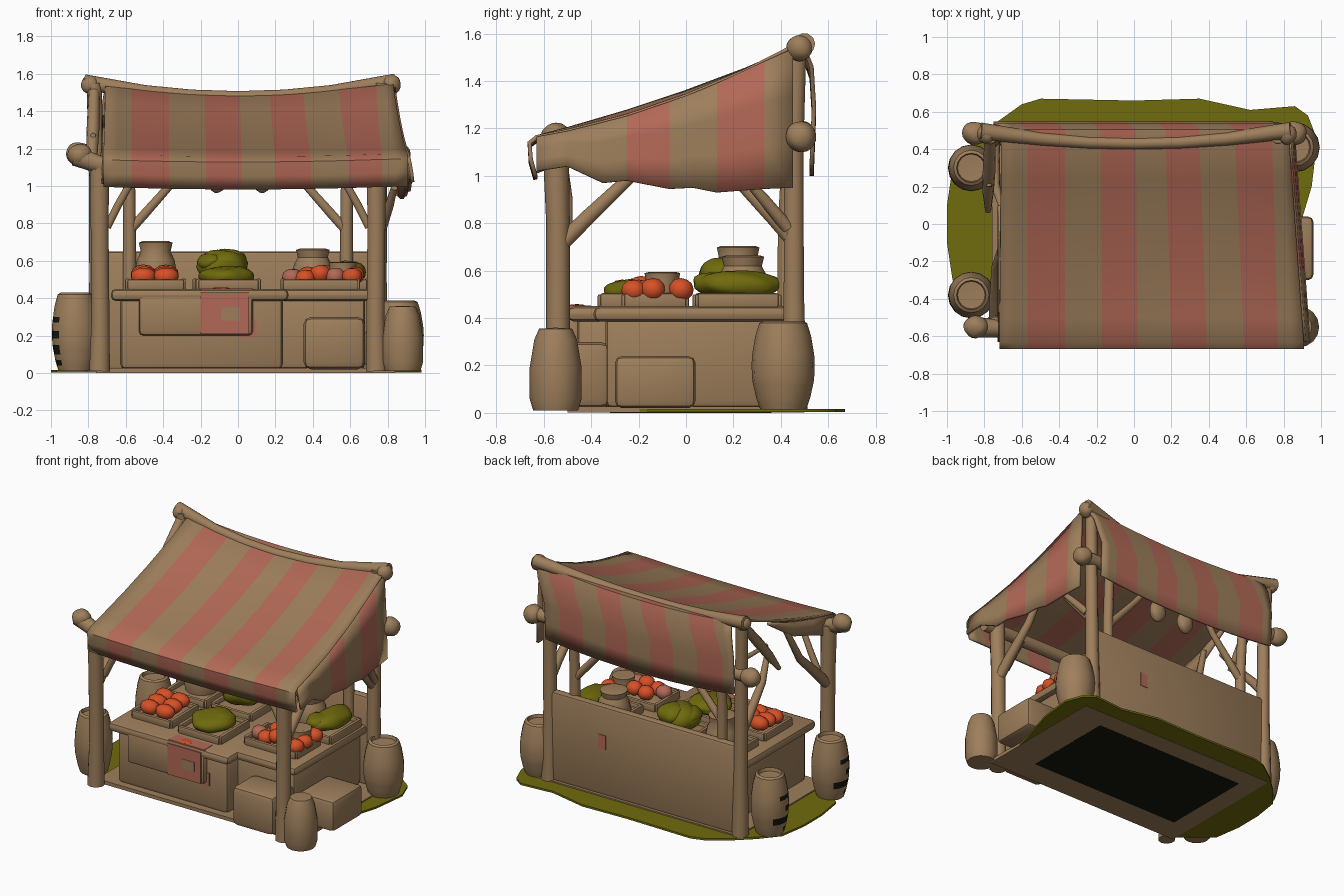
import bpy, bmesh, math, random
from mathutils import Vector

if "Cube" in bpy.data.objects:
    bpy.data.objects.remove(bpy.data.objects["Cube"])

random.seed(4)

def mat(name, r, g, b):
    m = bpy.data.materials.new(name)
    m.diffuse_color = (r, g, b, 1)
    m.use_nodes = True
    m.node_tree.nodes["Principled BSDF"].inputs["Base Color"].default_value = m.diffuse_color
    return m

WOOD = mat("tan_wood", 0.34, 0.21, 0.105)
PINK = mat("faded_pink", 0.45, 0.14, 0.095)
GREEN = mat("olive_green", 0.16, 0.145, 0.004)
RED = mat("orange_red", 0.68, 0.08, 0.02)
DARK = mat("dark_underside", 0.008, 0.008, 0.004)

def finish(ob, *mats, angle=40):
    for m in mats:
        ob.data.materials.append(m)
    bpy.ops.object.select_all(action='DESELECT')
    ob.select_set(True)
    bpy.context.view_layer.objects.active = ob
    bpy.ops.object.shade_smooth_by_angle(angle=math.radians(angle))
    return ob

def from_bm(name, bm, *mats, angle=40):
    bmesh.ops.recalc_face_normals(bm, faces=bm.faces)
    me = bpy.data.meshes.new(name)
    bm.to_mesh(me)
    bm.free()
    ob = bpy.data.objects.new(name, me)
    bpy.context.collection.objects.link(ob)
    return finish(ob, *mats, angle=angle)

def box(name, x0, x1, y0, y1, z0, z1, m=WOOD, bevel=0.02):
    bm = bmesh.new()
    bmesh.ops.create_cube(bm, size=1)
    for v in bm.verts:
        v.co = ((x0 + x1) / 2 + v.co.x * (x1 - x0), (y0 + y1) / 2 + v.co.y * (y1 - y0),
                (z0 + z1) / 2 + v.co.z * (z1 - z0))
    if bevel:
        bmesh.ops.bevel(bm, geom=bm.edges[:], offset=bevel, segments=2, affect='EDGES', profile=0.5)
    return from_bm(name, bm, m)

def limb(name, pts, radii, m=WOOD):
    """Tapered round branch along a path."""
    cu = bpy.data.curves.new(name, 'CURVE')
    cu.dimensions, cu.bevel_depth, cu.bevel_resolution, cu.use_fill_caps = '3D', 1, 3, True
    sp = cu.splines.new('POLY')
    sp.points.add(len(pts) - 1)
    for p, co, r in zip(sp.points, pts, radii):
        p.co, p.radius = (*co, 1), r
    ob = bpy.data.objects.new(name, cu)
    bpy.context.collection.objects.link(ob)
    bpy.ops.object.select_all(action='DESELECT')
    ob.select_set(True)
    bpy.context.view_layer.objects.active = ob
    bpy.ops.object.convert(target='MESH')
    return finish(bpy.context.object, m)

def lump(name, c, s, m, sub=3, rough=0.05):
    bm = bmesh.new()
    bmesh.ops.create_icosphere(bm, subdivisions=sub, radius=1)
    k = random.uniform(0, 6)
    for v in bm.verts:
        d = 1 + rough * math.sin(4 * v.co.x + k) * math.cos(3 * v.co.y + 2 * v.co.z + k)
        v.co = [c[i] + v.co[i] * s[i] * d for i in range(3)]
    return from_bm(name, bm, m)

def lathe(name, c, profile, mats=(WOOD,), sides=16, scuffed=False):
    bm = bmesh.new()
    vs = [bm.verts.new((c[0] + r, c[1], c[2] + z)) for r, z in profile]
    es = [bm.edges.new(p) for p in zip(vs, vs[1:])]
    bmesh.ops.spin(bm, geom=vs + es, cent=c, axis=(0, 0, 1), angle=2 * math.pi, steps=sides)
    bmesh.ops.remove_doubles(bm, verts=bm.verts[:], dist=0.0005)
    if scuffed:  # dark marks in bands on the outer side
        for f in bm.faces:
            o = f.calc_center_median()
            a = math.degrees(math.atan2(o.y - c[1], o.x - c[0])) % 360
            if any(l < o.z < h and s < a < 218 for l, h, s in ((.04, .07, 170), (.1, .15, 145), (.19, .23, 175), (.27, .3, 150))):
                f.material_index = 1
    return from_bm(name, bm, *mats)

def sheet(name, rows, pink, thick=0.018):
    """Cloth from rows of points; pink(column) picks the stripes."""
    bm = bmesh.new()
    g = [[bm.verts.new(p) for p in r] for r in rows]
    for a, b in zip(g, g[1:]):
        for i in range(len(a) - 1):
            bm.faces.new((a[i], a[i + 1], b[i + 1], b[i])).material_index = int(pink(i))
    ob = from_bm(name, bm, WOOD, PINK, angle=50)
    so = ob.modifiers.new("thickness", 'SOLIDIFY')
    so.thickness, so.offset = thick, 0
    return ob

# Ground patch
outline = [(-.97, -.3), (-1, -.1), (-1, .1), (-.97, .3), (-.86, .43), (-.74, .54), (-.6, .64), (-.5, .67), (0, .66),
           (.35, .67), (.62, .61), (.86, .63), (.93, .58), (.98, .45), (.95, .2), (.86, -.1), (.78, -.48), (-.75, -.48)]
bm = bmesh.new()
f = bm.faces.new([bm.verts.new((x, y, 0.003)) for x, y in outline])
top = bmesh.ops.extrude_face_region(bm, geom=[f])
bmesh.ops.translate(bm, vec=(0, 0, 0.014), verts=[v for v in top['geom'] if isinstance(v, bmesh.types.BMVert)])
from_bm("grass_patch", bm, GREEN)
box("floor_slab", -.76, .84, -.5, .5, 0.001, 0.026, bevel=0)
box("floor_underside", -.62, .6, -.32, .36, 0, 0.004, DARK, 0)

# Counter, stepped back on its right side
box("counter_body_left", -.63, .24, -.46, .42, .02, .41, bevel=.03)
box("counter_body_right", .2, .68, -.34, .42, .02, .41, bevel=.03)
box("counter_top_left", -.68, .27, -.5, .44, .385, .45, bevel=.028)
box("counter_top_right", .2, .72, -.39, .44, .385, .45, bevel=.028)
box("back_wall", -.73, .73, .42, .485, .02, .65, bevel=.02)
box("wall_spot", .29, .35, .482, .489, .35, .45, PINK, 0)
box("front_panel", -.53, .08, -.5, -.44, .2, .42, bevel=.025)
box("cloth_patch_front", -.2, .06, -.506, -.498, .21, .43, PINK, 0)
box("cloth_patch_bare", -.09, .01, -.509, -.502, .28, .35, WOOD, 0)
box("cloth_patch_top", -.2, .08, -.495, -.4, .445, .453, PINK, 0)
box("cloth_patch_low", .02, .1, -.467, -.459, .19, .28, PINK, 0)
lump("cloth_spot", (-.09, -.46, .453), (.045, .035, .006), RED, 2)

# Posts, inner posts and forked braces
for s, side in ((-1, "left"), (1, "right")):
    limb("front_post_" + side, [(s * .74, -.54, .01), (s * .735, -.54, .3), (s * .74, -.54, .8), (s * .74, -.55, 1.13)],
         [.058, .05, .05, .055])
    limb("back_post_" + side, [(s * .75, .46, .01), (s * .75, .455, .5), (s * .755, .455, 1.1), (s * .77, .47, 1.55)],
         [.055, .045, .042, .04])
    limb("inner_post_" + side, [(s * .58, .42, .45), (s * .58, .42, .8), (s * .585, .44, 1.18)], [.036, .034, .032])
    limb("inner_brace_" + side, [(s * .58, .42, .76), (s * .5, .42, .85), (s * .34, .42, 1.03), (s * .25, .43, 1.15)],
         [.026, .026, .022, .02])
    limb("outer_brace_" + side, [(s * .7, -.5, .78), (s * .64, -.5, .9), (s * .55, -.52, 1.06)], [.022, .022, .02])
    limb("front_brace_" + side, [(s * .74, -.52, .72), (s * .74, -.42, .82), (s * .735, -.23, 1.0), (s * .7, -.1, 1.27)],
         [.036, .034, .027, .02])
    limb("back_brace_" + side, [(s * .75, .45, .73), (s * .75, .37, .82), (s * .74, .2, 1.0), (s * .7, .08, 1.16)],
         [.034, .032, .025, .018])
limb("side_strut_left", [(-.77, .45, 1.5), (-.775, .28, 1.31), (-.78, .17, 1.18), (-.78, .07, 1.06)], [.03, .034, .03, .016])
limb("side_twig_left", [(-.76, .46, 1.26), (-.775, .2, 1.27)], [.016, .014])
limb("side_branch_right", [(.77, .43, .78), (.81, .33, .9), (.835, .25, .99)], [.028, .024, .018])

# Beams with knobbed ends
xs = [-.82, -.5, -.25, 0, .25, .5, .84]
limb("ridge_beam", [(x, .43 + .07 * x * x / .7, 1.477 + .08 * x * x / .7) for x in xs],
     [.045, .036, .033, .032, .033, .036, .045])
limb("back_beam", [(x, .48, 1.17) for x in xs], [.045] * 7)
limb("front_beam", [(-.87, -.55, 1.16)] + [(x, -.56, 1.1) for x in (-.7, 0, .84)], [.055, .048, .045, .045])
for n, c, r in (("ridge_knob_left", (-.79, .48, 1.54), (.05, .05, .05)), ("ridge_knob_right", (.82, .48, 1.54), (.05, .055, .055)),
                ("back_knob_left", (-.85, .485, 1.17), (.07, .062, .065)), ("back_knob_right", (.86, .485, 1.165), (.065, .065, .065)),
                ("front_knob_left", (-.845, -.55, 1.165), (.065, .06, .06))):
    lump(n, c, r, WOOD)

# Striped awning: valance, slope and back drape
bottom = [-.72, -.57, -.37, -.17, .02, .2, .39, .59, .77, .91]
upper = [-.71, -.57, -.37, -.18, .01, .17, .35, .54, .74, .83]
rear = [-.75, -.67, -.47, -.28, -.1, .08, .25, .43, .61, .73]
prof = [(-.635, 1.0), (-.655, 1.07), (-.66, 1.14), (-.63, 1.165), (-.5, 1.195), (-.25, 1.265), (0, 1.35),
        (.25, 1.45), (.43, 1.535), (.5, 1.54), (.53, 1.46), (.54, 1.3), (.535, 1.17), (.53, 1.05)]
rows = []
for y, z in prof:
    t = min(1, max(0, (y + .66) / 1.1))
    edge = [b + (u - b) * t for b, u in zip(bottom, upper)]
    if y > .51:  # the back drape narrows as it falls
        k = min(1, (1.54 - z) / .2)
        edge = [u + (r - u) * k for u, r in zip(upper, rear)]
    cols = [edge[0]]
    for a, b in zip(edge, edge[1:]):
        cols += [(a + b) / 2, b]
    rows.append([(x, y, z - (.015 + .035 * t) * max(0, 1 - (x / .8) ** 2) - .08 * x * t * (1 - t) * .8) for x in cols])
sheet("awning_cloth", rows, lambda i: (i // 2) % 2)

def roof_z(y):
    for (y0, z0), (y1, z1) in zip(prof[3:9], prof[4:10]):
        if y <= y1:
            t = (y + .66) / 1.1
            return z0 + (z1 - z0) * max(0, y - y0) / (y1 - y0) - .055 * max(0, t * (1 - t))
    return 1.54

# Side drapes: deep on the right, short on the left
ys = [-.63, -.5, -.35, -.25, -.07, .03, .13, .33, .45]
low = [1.02, 1.04, .97, .98, .945, .95, .93, .945, .95]
hem = [.91 - .08 * (y + .63) / 1.08 for y in ys]
rows = [[(h + .035 * k * (1 - k * .3), y, roof_z(y) * (1 - k) + l * k) for y, l, h in zip(ys, low, hem)]
        for k in (0, .33, .66, 1)]
sheet("right_drape", rows, lambda i: i in (3, 6))
ys, low = [-.63, -.4, -.17, .1], [1.01, 1.1, 1.18, 1.36]
sheet("left_drape", [[(-.715, y, roof_z(y)) for y in ys], [(-.72, y, l) for y, l in zip(ys, low)]], lambda i: False)
for x in (-.11, .13):
    lump("hanging_bundle", (x, .4, 1.04), (.06, .045, .075), WOOD)
    limb("bundle_cord", [(x, .4, 1.09), (x, .44, 1.18)], [.015, .02])

# Barrels, sacks and crates around the stall
barrel = [(0, 0), (.085, 0), (.094, .03), (.102, .06), (.107, .09), (.112, .115), (.116, .14), (.118, .175), (.119, .215),
          (.117, .26), (.113, .29), (.105, .35), (.09, .41), (.075, .42), (.07, .395), (0, .39)]
for n, x, y, s in (("front_left_barrel", -.87, -.38, 1), ("back_left_barrel", -.87, .3, 1), ("back_right_barrel", .86, .41, .9)):
    lathe(n, (x, y, .01), [(r * (1.05 if s == 1 else 1.12), z * s) for r, z in barrel], (WOOD, DARK), scuffed=x < 0)
lathe("front_right_sack", (.88, -.55, .01), [(0, 0), (.095, 0), (.11, .05), (.11, .18), (.09, .3), (.07, .345), (0, .35)])
box("front_crate", .35, .68, -.58, -.32, .02, .3, bevel=.04)
box("side_crate", .68, .96, -.3, .04, .02, .24, bevel=.03)

# Trays on the counter
def tray(name, x, y, w, d):
    box(name + "_base", x - w, x + w, y - d, y + d, .445, .475, bevel=.005)
    for s in (-1, 1):
        box(name + "_side", x + s * w - .013, x + s * w + .013, y - d, y + d, .445, .505, bevel=.008)
        box(name + "_end", x - w, x + w, y + s * d - .013, y + s * d + .013, .445, .5, bevel=.008)

for n, x, y, w, d in (("red_tray_left", -.44, -.19, .15, .15), ("green_tray", -.05, -.2, .16, .16),
                      ("red_tray_right", .44, -.13, .2, .13), ("green_tray_back", -.08, .2, .15, .16),
                      ("sack_tray_left", -.44, .2, .15, .16), ("green_tray_right", .5, .22, .19, .17)):
    tray(n, x, y, w, d)

# Produce
for i in range(2):
    for j in range(3):
        lump("red_fruit", (-.505 + .12 * i, -.27 + .085 * j, .515 + .008 * j), (.07, .055, .05), RED, 2)
for i, (x, y, z) in enumerate([(.29, -.17, .51), (.37, -.08, .52), (.44, -.19, .53), (.36, -.2, .505), (.52, -.2, .515),
                               (.61, -.22, .515), (.62, -.14, .52), (.62, -.02, .52), (.46, -.08, .53)]):
    lump("mixed_fruit", (x, y, z), (.056, .054, .05), PINK if i in (0, 4) else RED, 2)
lathe("small_pot", (.56, -.1, .455), [(0, 0), (.06, 0), (.075, .06), (.07, .1), (.075, .135), (.055, .14), (0, .125)])
for c, s in (((-.06, -.2, .51), (.145, .14, .06)), ((-.05, -.17, .525), (.12, .12, .05)), ((-.08, .18, .57), (.14, .13, .09)),
             ((-.05, .22, .6), (.1, .1, .065)), ((-.14, .16, .59), (.08, .1, .05)),
             ((.59, .22, .54), (.1, .18, .06)), ((.55, .12, .55), (.08, .09, .045))):
    lump("green_vegetable", c, s, GREEN, rough=.1)

# Tied sacks at the back
for x, y, h in ((-.44, .22, .25), (.4, .24, .21)):
    lathe("tied_sack", (x, y, .455), [(0, 0), (.1, 0), (.115, .3 * h), (.1, .6 * h), (.08, .78 * h), (.09, .97 * h), (.07, h), (0, .95 * h)])
